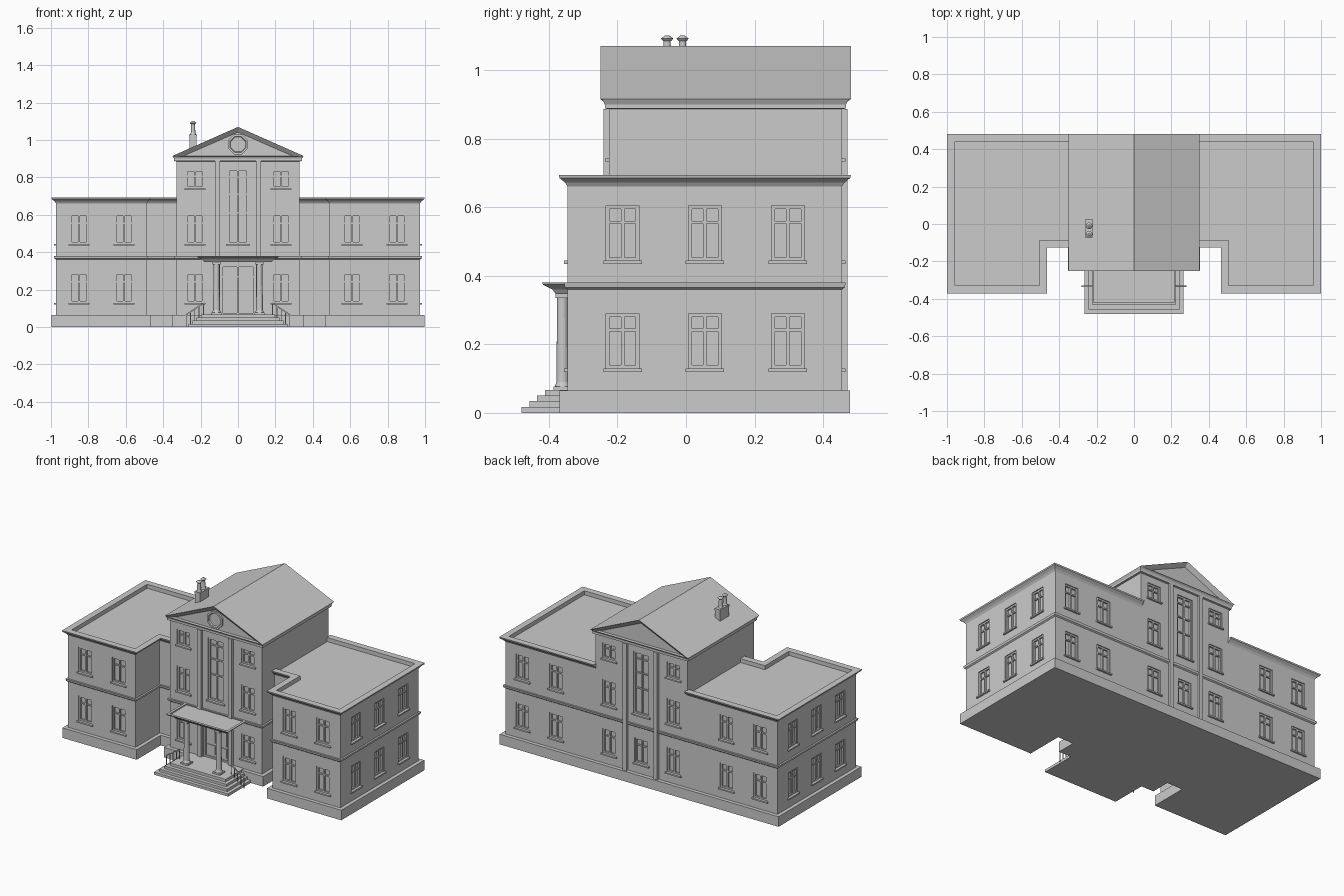
import bpy, bmesh, math
from mathutils import Matrix, Vector

if "Cube" in bpy.data.objects:
    bpy.data.objects.remove(bpy.data.objects["Cube"])


def finish(name, bm, mirror=False):
    bmesh.ops.recalc_face_normals(bm, faces=bm.faces)
    me = bpy.data.meshes.new(name)
    bm.to_mesh(me)
    bm.free()
    ob = bpy.data.objects.new(name, me)
    bpy.context.collection.objects.link(ob)
    if mirror:
        ob.modifiers.new("mirror", 'MIRROR').use_mirror_merge = False
    return ob


def add_box(bm, x0, x1, y0, y1, z0, z1, m=Matrix()):
    c = Matrix.Translation(((x0 + x1) / 2, (y0 + y1) / 2, (z0 + z1) / 2))
    s = Matrix.Diagonal((x1 - x0, y1 - y0, z1 - z0, 1))
    bmesh.ops.create_cube(bm, size=1, matrix=m @ c @ s)


def add_cone(bm, x, y, z0, z1, r0, r1, n=12):
    bmesh.ops.create_cone(bm, cap_ends=True, segments=n, radius1=r0, radius2=r1, depth=z1 - z0,
                          matrix=Matrix.Translation((x, y, (z0 + z1) / 2)))


def loft(name, rings, mirror=False):
    bm = bmesh.new()
    vs = [[bm.verts.new(p) for p in r] for r in rings]
    n = len(rings[0])
    for a, b in zip(vs, vs[1:]):
        for i in range(n):
            bm.faces.new((a[i], a[(i + 1) % n], b[(i + 1) % n], b[i]))
    bm.faces.new(vs[0])
    bm.faces.new(vs[-1])
    return finish(name, bm, mirror)


def offset(poly, d):
    # outward offset of an axis-aligned, counter-clockwise footprint
    out = []
    for i, p in enumerate(poly):
        p = Vector(p)
        e = (p - Vector(poly[i - 1])).normalized() + (Vector(poly[(i + 1) % len(poly)]) - p).normalized()
        out.append((p.x + e.y * d, p.y - e.x * d))
    return out


def moulding(name, poly, prof, mirror=False, xmin=-9):
    return loft(name, [[(max(x, xmin), y, z) for x, y in offset(poly, d)] for d, z in prof], mirror)


def rect(x, y0, y1):
    return [(-x, y0), (x, y0), (x, y1), (-x, y1)]


def cut(ob, cutter):
    mod = ob.modifiers.new("openings", 'BOOLEAN')
    mod.object, mod.operation, mod.solver = cutter, 'DIFFERENCE', 'EXACT'
    ob.modifiers.move(len(ob.modifiers) - 1, 0)
    cutter.hide_render = True
    cutter.hide_set(True)


def window(bm, holes, x, y, rot, w, z0, z1, transoms, sill=True):
    m = Matrix.Translation((x, y, 0)) @ Matrix.Rotation(math.radians(rot), 4, 'Z')
    h, f, a, b = w / 2, 0.010, 0.006, 0.017
    add_box(holes, -h, h, -0.05, 0.016, z0, z1, m)
    for s in (-h, h - f):
        add_box(bm, s, s + f, a, b, z0, z1, m)
    for z in (z0, z1 - f):
        add_box(bm, -h + f, h - f, a, b, z, z + f, m)
    add_box(bm, -0.005, 0.005, a, b, z0 + f, z1 - f, m)
    for t in transoms:
        for s0, s1 in ((-h + f, -0.005), (0.005, h - f)):
            add_box(bm, s0, s1, a + 0.002, b, t - 0.004, t + 0.004, m)
    if sill:
        add_box(bm, -h - 0.008, h + 0.008, -0.011, 0.015, z0 - 0.009, z0, m)


# footprints
WX, WF, BK, IN, RY, CX, CF = 0.973, -0.345, 0.455, 0.49, -0.10, 0.33, -0.225
wing = [(CX, RY), (IN, RY), (IN, WF), (WX, WF), (WX, BK), (CX, BK)]
half = [(CX, CF), (CX, RY)] + wing[1:5]
whole = half + [(-x, y) for x, y in reversed(half)]
centre = rect(CX, CF, BK)
W = 0.096
LOW, UP = (0.129, 0.29, [0.242]), (0.444, 0.605, [0.556])

# plinth and storey band around the whole house
moulding("plinth", whole, [(0.024, 0), (0.024, 0.065)])
moulding("storey_band", whole, [(0, 0.36), (0.008, 0.366), (0.011, 0.38), (0, 0.38)])

# wings with windows
wing_walls = moulding("wing_walls", wing, [(0, 0.06), (0, 0.666)], True)
bm, holes = bmesh.new(), bmesh.new()
for z0, z1, t in (LOW, UP):
    for x in (0.61, 0.85):
        window(bm, holes, x, WF, 0, W, z0, z1, t)
        window(bm, holes, x, BK, 180, W, z0, z1, t)
    for y in (-0.185, 0.055, 0.297):
        window(bm, holes, WX, y, 90, W, z0, z1, t)
finish("wing_windows", bm, True)
cut(wing_walls, finish("wing_openings", holes))

# wing cornice with parapet rim and sunken flat roof
moulding("wing_cornice_roof", [(0.30, RY)] + wing[1:5] + [(0.30, BK)],
         [(0, 0.66), (0.008, 0.672), (0.024, 0.685), (0.026, 0.694), (-0.015, 0.694), (-0.015, 0.668)],
         True, 0.325)

# central block with windows and door
centre_walls = moulding("centre_walls", centre, [(0, 0.06), (0, 0.89)])
bm, holes = bmesh.new(), bmesh.new()
for y, rot in ((CF, 0), (BK, 180)):
    for x in (-0.23, 0.23):
        for z0, z1, t in (LOW, UP, (0.742, 0.842, [0.806])):
            window(bm, holes, x, y, rot, W, z0, z1, t)
    window(bm, holes, 0, y, rot, 0.112, 0.444, 0.845, [0.8, 0.71, 0.61])
window(bm, holes, 0, BK, 180, W, *LOW)
finish("centre_windows", bm)
bm = bmesh.new()
window(bm, holes, 0, CF, 0, 0.18, 0.066, 0.33, [0.27], False)
for s in (-1, 1):
    for z0, z1 in ((0.09, 0.15), (0.165, 0.255)):
        add_box(bm, s * 0.042 - 0.026, s * 0.042 + 0.026, CF + 0.011, CF + 0.017, z0, z1)
finish("front_door", bm)
cut(centre_walls, finish("centre_openings", holes))

# pilasters front and back
bm = bmesh.new()
for y0, y1 in ((CF - 0.016, CF + 0.01), (BK - 0.01, BK + 0.016)):
    add_box(bm, 0.097, 0.124, y0, y1, 0.06, 0.887)
finish("pilasters", bm, True)

# entablature and gable roof with recessed pediments
moulding("entablature", centre, [(0, 0.886), (0.012, 0.888), (0.012, 0.9), (0.02, 0.915)])


def gable(y, x, z0, z1):
    return [(-x, y, z0), (x, y, z0), (0, y, z1)]


small, big = (0.325, 0.9, 1.042), (0.35, 0.915, 1.07)
loft("gable_roof", [gable(-0.228, *small), gable(-0.25, *big), gable(0.481, *big), gable(0.459, *small)])

# octagonal window in the front pediment
bm = bmesh.new()
profile = [(0.058, -0.22), (0.058, -0.24), (0.046, -0.24), (0.042, -0.231)]
rings = [[bm.verts.new((r * math.cos(a), y, 0.977 + r * math.sin(a)))
          for a in [math.pi / 8 + k * math.pi / 4 for k in range(8)]] for r, y in profile]
for a, b in zip(rings, rings[1:]):
    for i in range(8):
        bm.faces.new((a[i], a[(i + 1) % 8], b[(i + 1) % 8], b[i]))
bm.faces.new(rings[-1])
bm.faces.new(rings[0])
finish("round_window", bm)

# chimney with two pots
bm = bmesh.new()
add_box(bm, -0.258, -0.222, -0.07, 0.02, 0.93, 1.025)
add_box(bm, -0.261, -0.219, -0.073, 0.023, 1.018, 1.03)
finish("chimney", bm)
bm = bmesh.new()
for y in (-0.055, -0.01):
    add_cone(bm, -0.24, y, 1.028, 1.04, 0.016, 0.012)
    add_cone(bm, -0.24, y, 1.04, 1.085, 0.012, 0.010)
    add_cone(bm, -0.24, y, 1.085, 1.092, 0.012, 0.018)
    add_cone(bm, -0.24, y, 1.092, 1.101, 0.018, 0.006)
finish("chimney_pots", bm)

# porch steps on three sides
for i, z in enumerate((0.017, 0.034, 0.05, 0.067)):
    moulding(f"porch_step_{i + 1}", rect(0.265 - 0.022 * i, -0.48 + 0.023 * i, -0.22), [(0, 0), (0, z)])

# porch columns
bm = bmesh.new()
add_box(bm, 0.089, 0.141, -0.386, -0.334, 0.06, 0.077)
add_cone(bm, 0.115, -0.36, 0.077, 0.09, 0.023, 0.018, 16)
add_cone(bm, 0.115, -0.36, 0.09, 0.335, 0.018, 0.016, 16)
add_box(bm, 0.094, 0.136, -0.381, -0.339, 0.335, 0.352)
finish("porch_columns", bm, True)

# porch canopy with flared cornice
moulding("porch_canopy", rect(0.195, -0.395, -0.19),
         [(-0.015, 0.347), (-0.005, 0.36), (0.022, 0.374), (0.025, 0.381), (0.009, 0.381), (0.009, 0.373)])

# stair railings running down sideways
bm = bmesh.new()
for i in range(5):
    x = 0.185 + i * 0.023
    base = 0.0 if i > 3 else 0.065 - 0.0165 * i
    add_box(bm, x - 0.002, x + 0.002, -0.335, -0.331, base, 0.127 - 0.0155 * i)
slope = math.atan2(0.062, 0.092)
rail = Matrix.Translation((0.231, -0.333, 0.097)) @ Matrix.Rotation(slope, 4, 'Y')
add_box(bm, -0.058, 0.058, -0.004, 0.004, -0.003, 0.003, rail)
finish("stair_railing", bm, True)
